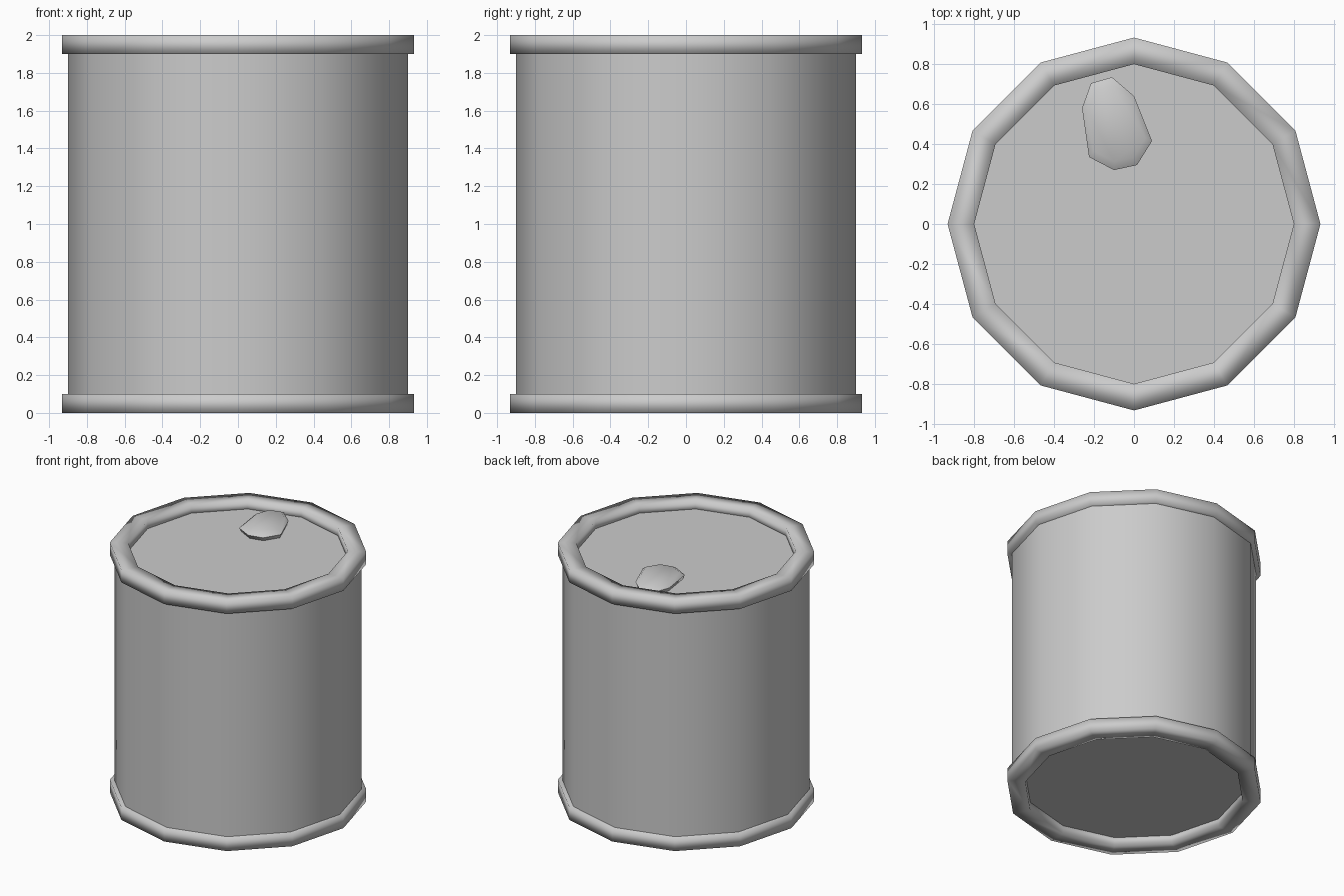
import bpy, bmesh, math

default = bpy.data.objects.get("Cube")
if default:
    bpy.data.objects.remove(default, do_unlink=True)

SIDES = 12

# Single grey metal colour
metal = bpy.data.materials.new("grey metal")
colour = (0.6, 0.6, 0.6, 1)
metal.use_nodes = True
metal.diffuse_color = colour
metal.node_tree.nodes["Principled BSDF"].inputs["Base Color"].default_value = colour


def ring_points(radius, z):
    steps = [2 * math.pi * i / SIDES for i in range(SIDES)]
    return [(radius * math.cos(a), radius * math.sin(a), z) for a in steps]


def build(name, rings, closed=False, sharp_angle=None):
    """Skin a stack of rings; cap the ends, or join last to first if closed."""
    bm = bmesh.new()
    loops = [[bm.verts.new(p) for p in ring] for ring in rings]
    pairs = list(zip(loops, loops[1:]))
    if closed:
        pairs.append((loops[-1], loops[0]))
    else:
        bm.faces.new(loops[0])
        bm.faces.new(loops[-1])
    for low, high in pairs:
        for i in range(len(low)):
            j = (i + 1) % len(low)
            bm.faces.new((low[i], low[j], high[j], high[i]))
    bmesh.ops.recalc_face_normals(bm, faces=bm.faces)
    for face in bm.faces:
        face.smooth = True
    if sharp_angle:
        for edge in bm.edges:
            edge.smooth = edge.calc_face_angle(0) < sharp_angle
    mesh = bpy.data.meshes.new(name)
    bm.to_mesh(mesh)
    bm.free()
    mesh.materials.append(metal)
    obj = bpy.data.objects.new(name, mesh)
    bpy.context.collection.objects.link(obj)
    return obj


# Drum wall with recessed lid and base
build("drum_body", [ring_points(0.9, 0.067), ring_points(0.9, 1.933)],
      sharp_angle=math.radians(40))

# Square-section rims, softly shaded all round
for name, z in (("bottom_rim", 0), ("top_rim", 1.9)):
    profile = [(0.8, z), (0.933, z), (0.933, z + 0.1), (0.8, z + 0.1)]
    build(name, [ring_points(r, h) for r, h in profile], closed=True)

# Irregular bung on the lid
outline = [(-0.215, 0.705), (-0.26, 0.58), (-0.225, 0.335), (-0.10, 0.27),
           (0.015, 0.295), (0.09, 0.415), (0.0, 0.64), (-0.11, 0.735)]
cx, cy = -0.09, 0.5


def bung_ring(scale, z):
    return [(cx + (x - cx) * scale, cy + (y - cy) * scale, z) for x, y in outline]


build("bung", [bung_ring(0.88, 1.92), bung_ring(1, 1.965), bung_ring(0.82, 1.99)],
      sharp_angle=math.radians(60))
